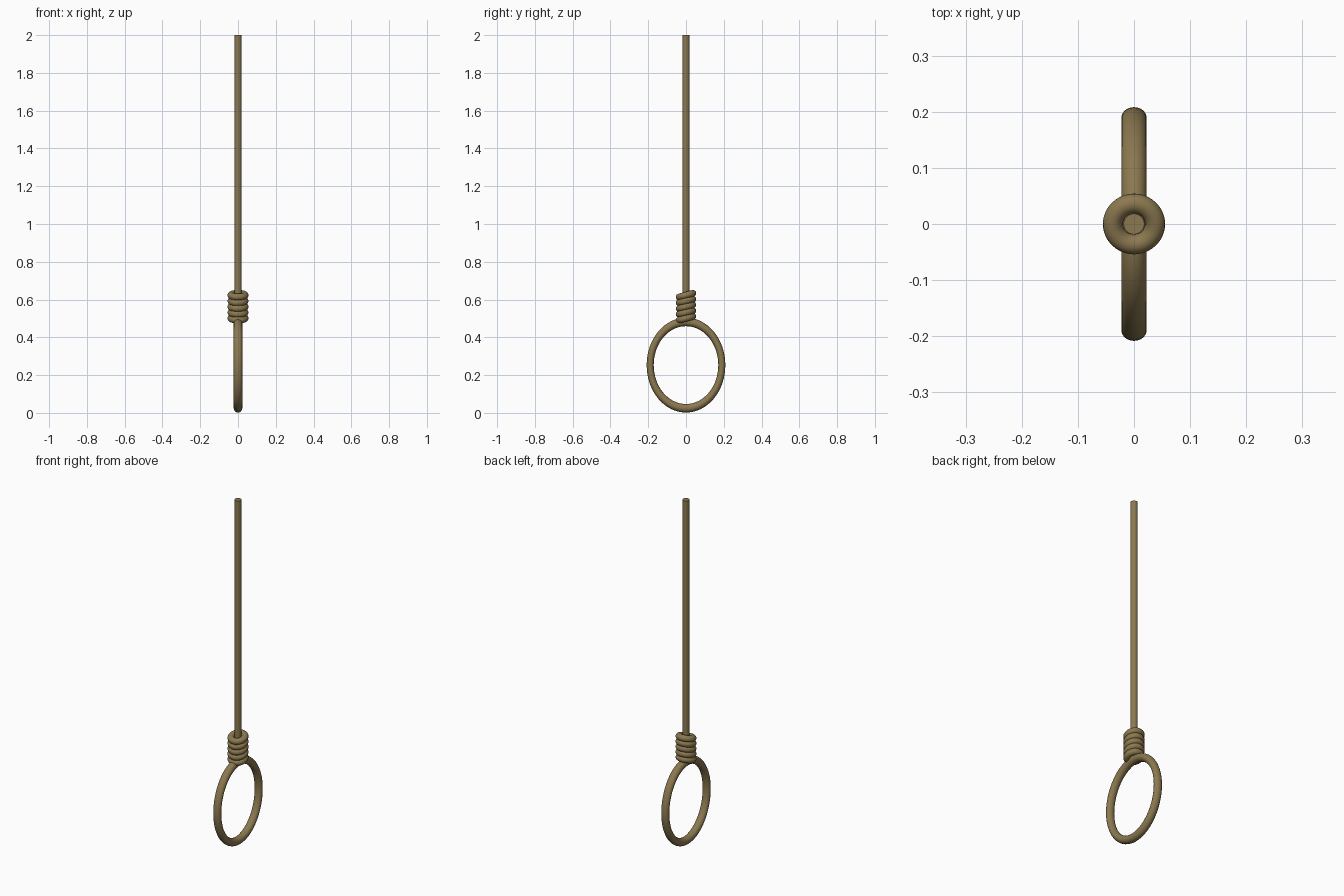
import bpy, math

if "Cube" in bpy.data.objects:
    bpy.data.objects.remove(bpy.data.objects["Cube"])

mat = bpy.data.materials.new("hemp")
mat.diffuse_color = (0.26, 0.19, 0.08, 1)
mat.use_nodes = True
mat.node_tree.nodes["Principled BSDF"].inputs["Base Color"].default_value = mat.diffuse_color


def finish(name, scale=(1, 1, 1)):
    ob = bpy.context.object
    ob.name = name
    ob.scale = scale
    ob.data.materials.append(mat)
    bpy.ops.object.shade_smooth_by_angle(angle=math.radians(40))
    return ob


# Long hanging rope
bottom, top = 0.48, 2.0
bpy.ops.mesh.primitive_cylinder_add(vertices=32, radius=0.0185, depth=top - bottom,
                                    location=(0, 0, (top + bottom) / 2))
finish("hanging_rope")

# Oval loop standing in the YZ plane (local y stays world y)
bpy.ops.mesh.primitive_torus_add(major_segments=64, minor_segments=20,
                                 major_radius=0.2285, minor_radius=0.0225,
                                 location=(0, 0, 0.253), rotation=(0, math.pi / 2, 0))
finish("rope_loop", (1, 0.83, 1))

# Tilted wraps forming the knot, higher towards the back
for i in range(5):
    bpy.ops.mesh.primitive_torus_add(major_segments=48, minor_segments=16,
                                     major_radius=0.0375, minor_radius=0.018,
                                     location=(0, 0, 0.501 + 0.0305 * i),
                                     rotation=(math.radians(15), 0, 0))
    finish(f"knot_wrap_{i + 1}")
